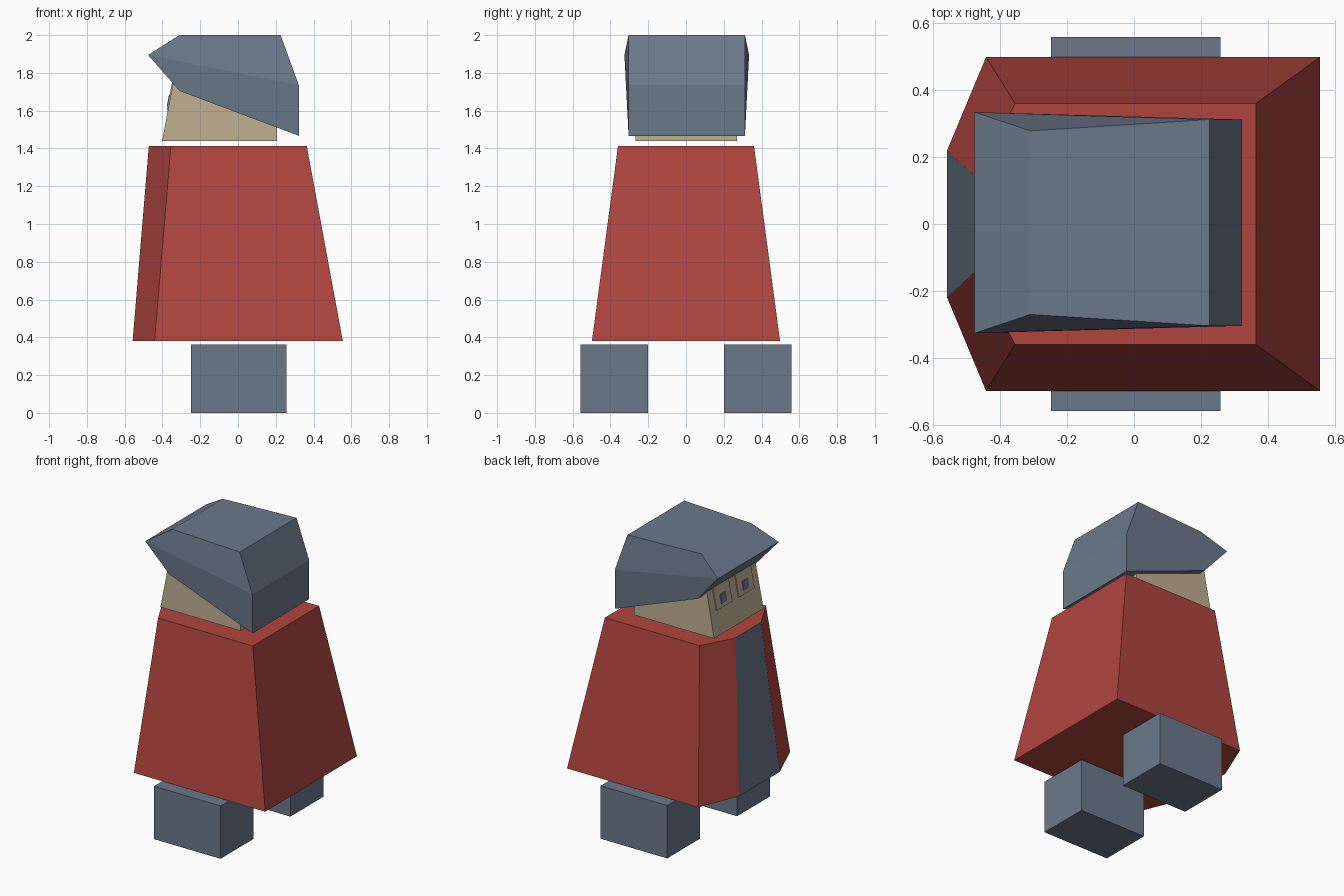
import bpy, bmesh

if "Cube" in bpy.data.objects:
    bpy.data.objects.remove(bpy.data.objects["Cube"])


def srgb(r, g, b):
    def lin(c):
        c /= 255
        return c / 12.92 if c <= 0.04045 else ((c + 0.055) / 1.055) ** 2.4
    return (lin(r), lin(g), lin(b), 1)


def material(name, rgb):
    m = bpy.data.materials.new(name)
    m.diffuse_color = srgb(*rgb)
    m.use_nodes = True
    m.node_tree.nodes["Principled BSDF"].inputs["Base Color"].default_value = m.diffuse_color
    return m


GREY = material("slate grey", (107, 121, 139))
RED = material("brick red", (176, 69, 63))
SKIN = material("tan skin", (192, 175, 146))


def build(name, verts, faces, *mats):
    bm = bmesh.new()
    vs = [bm.verts.new(v) for v in verts]
    for f in faces:
        bm.faces.new([vs[i] for i in f])
    bmesh.ops.recalc_face_normals(bm, faces=bm.faces)
    me = bpy.data.meshes.new(name)
    bm.to_mesh(me)
    bm.free()
    for m in mats:
        me.materials.append(m)
    ob = bpy.data.objects.new(name, me)
    bpy.context.collection.objects.link(ob)
    return ob


def loft(name, low, high, *mats):
    """Solid between two outlines with the same number of points."""
    n = len(low)
    faces = [range(n), range(n, 2 * n)]
    faces += [(i, (i + 1) % n, n + (i + 1) % n, n + i) for i in range(n)]
    return build(name, low + high, faces, *mats)


def rect(x0, x1, y0, y1, z):
    return [(x0, y0, z), (x1, y0, z), (x1, y1, z), (x0, y1, z)]


# Feet
for side, name in ((-1, "right_foot"), (1, "left_foot")):
    ys = sorted((side * 0.2, side * 0.558))
    loft(name, rect(-0.248, 0.258, *ys, 0), rect(-0.248, 0.258, *ys, 0.363), GREY)


# Robe with a pointed-out chest; the narrow chest panel is grey
def robe_ring(nose, front, back, half, strip, z):
    return [(nose, strip, z), (nose, -strip, z), (front, -half, z),
            (back, -half, z), (back, half, z), (front, half, z)]


robe = loft("robe", robe_ring(-0.558, -0.442, 0.555, 0.498, 0.22, 0.38),
            robe_ring(-0.472, -0.355, 0.364, 0.36, 0.14, 1.413), RED, GREY)
for p in robe.data.polygons:
    if p.normal.x < -0.95:
        p.material_index = 1


# Head with a sloping face
def face_x(z):
    return -0.402 + 0.19 * (z - 1.44)


loft("head", rect(face_x(1.44), 0.207, -0.267, 0.27, 1.44),
     rect(face_x(1.88), 0.2, -0.262, 0.265, 1.88), SKIN)


# Eyes: thin plates lying on the sloping face
def face_plate(name, y, half, z0, z1, inner, outer, mat):
    rings = [rect(face_x(z) - outer, face_x(z) - inner, y - half, y + half, z)
             for z in (z0, z1)]
    loft(name, *rings, mat)


for y, side in ((0.12, "left"), (-0.12, "right")):
    face_plate(side + "_eye", y, 0.085, 1.6, 1.76, -0.002, 0.006, SKIN)
    face_plate(side + "_pupil", y, 0.03, 1.625, 1.685, 0.004, 0.01, GREY)

# Hair: side profile with its own half width at each point
profile = [(-0.476, 1.895, 0.33), (-0.31, 2.0, 0.274), (0.226, 2.0, 0.308),
           (0.322, 1.735, 0.308), (0.322, 1.467, 0.308), (-0.31, 1.705, 0.308)]
verts = [(x, s * w + 0.004, z) for s in (-1, 1) for x, z, w in profile]
faces = [(i, (i + 1) % 6, 6 + (i + 1) % 6, 6 + i) for i in range(6)]
for k in (0, 6):
    faces += [(k, k + 1, k + 2, k + 3), (k, k + 3, k + 4, k + 5)]
build("hair", verts, faces, GREY)
